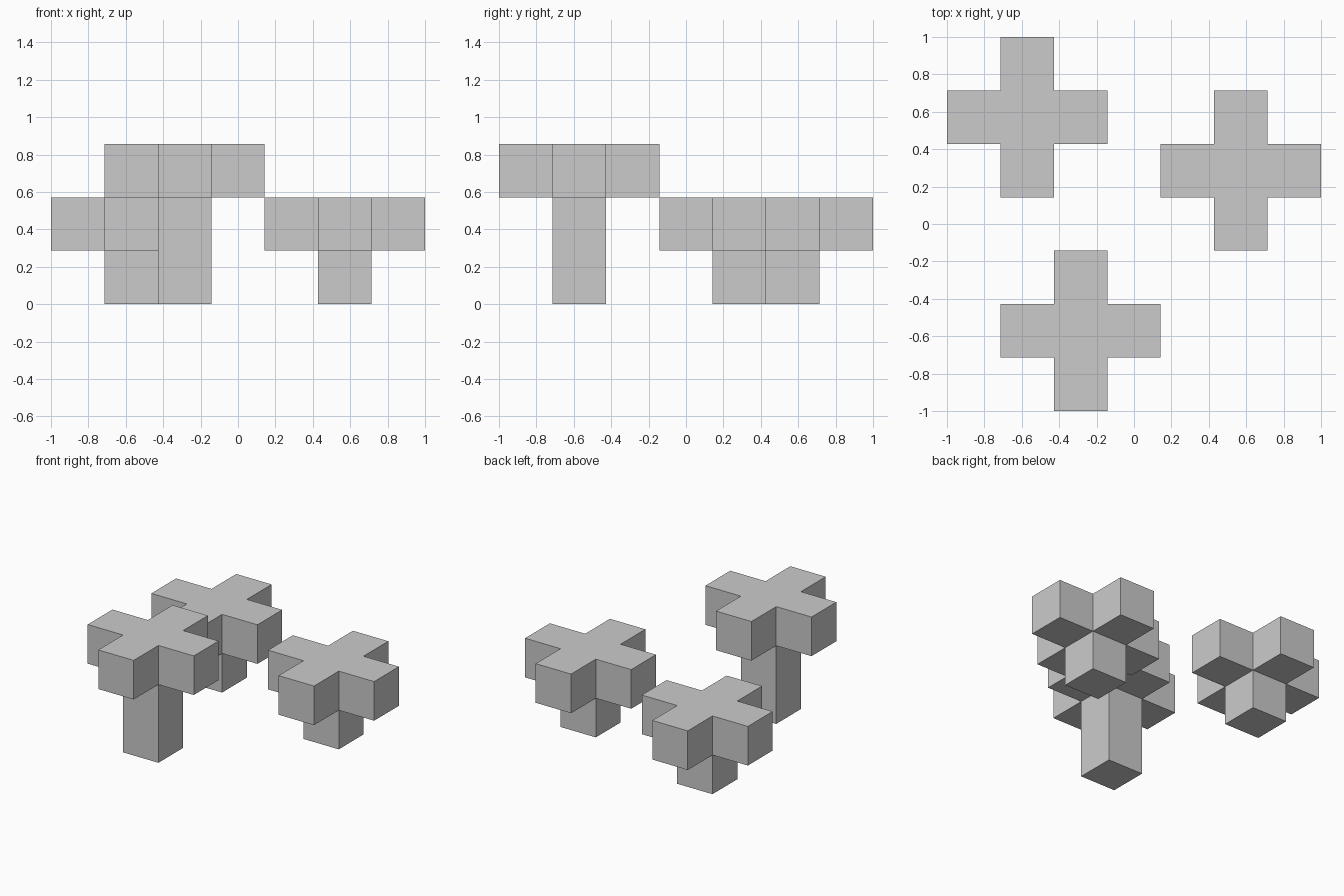
import bpy
import bmesh
from mathutils import Vector

if "Cube" in bpy.data.objects:
    bpy.data.objects.remove(bpy.data.objects["Cube"])

U = 2 / 7  # one block


def tree(name, cx, cy, trunk_blocks):
    """Plus-shaped canopy on a square trunk, grown from a single cube."""
    bm = bmesh.new()
    bmesh.ops.create_cube(bm, size=U)
    bm.normal_update()
    # Four canopy arms go out one block, the trunk goes down; the top stays
    grow = []
    for f in bm.faces:
        n = f.normal.copy()
        if n.z < 0.5:
            grow.append((f, n * U * (trunk_blocks if n.z < -0.5 else 1)))
    for face, offset in grow:
        new = bmesh.ops.extrude_discrete_faces(bm, faces=[face])["faces"]
        bmesh.ops.translate(bm, verts=new[0].verts[:], vec=offset)
    # Stand the trunk on the ground
    bmesh.ops.translate(bm, verts=bm.verts[:], vec=Vector((0, 0, (trunk_blocks + 0.5) * U)))
    bmesh.ops.recalc_face_normals(bm, faces=bm.faces[:])

    mesh = bpy.data.meshes.new(name)
    bm.to_mesh(mesh)
    bm.free()
    obj = bpy.data.objects.new(name, mesh)
    obj.location = (cx * U, cy * U, 0)
    bpy.context.collection.objects.link(obj)


# Positions in blocks
tree("back_left_tree", -2, 2, 1)
tree("right_tree", 2, 1, 1)
tree("tall_front_tree", -1, -2, 2)
